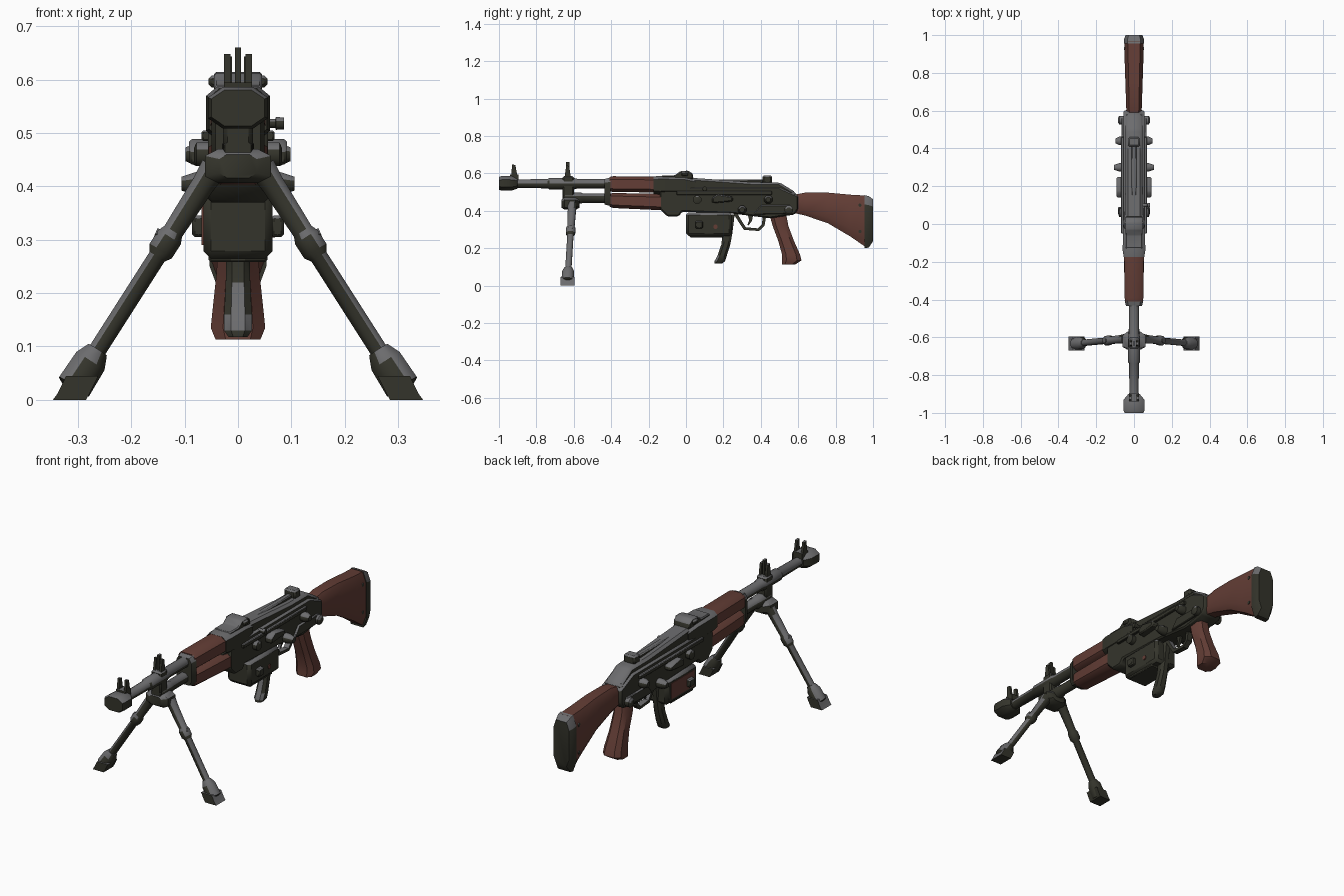
import bpy, bmesh, math
from mathutils import Vector


def material(name, rgb):
    m = bpy.data.materials.new(name)
    m.diffuse_color = (*rgb, 1)
    return m


DARK = material("dark olive steel", (0.034, 0.034, 0.024))
GREY = material("worn grey steel", (0.150, 0.150, 0.155))
WOOD = material("red brown wood", (0.125, 0.047, 0.036))


def finish(name, bm, wood=False, angle=40):
    """Worn grey on upward metal faces, dark steel elsewhere; wood is one colour."""
    bmesh.ops.recalc_face_normals(bm, faces=bm.faces)
    bm.normal_update()
    me = bpy.data.meshes.new(name)
    for f in bm.faces:
        f.material_index = int(not wood and f.normal.z > 0.3)
    bm.to_mesh(me)
    bm.free()
    for m in ([WOOD] if wood else [DARK, GREY]):
        me.materials.append(m)
    ob = bpy.data.objects.new(name, me)
    bpy.context.collection.objects.link(ob)
    bpy.ops.object.select_all(action='DESELECT')
    ob.select_set(True)
    bpy.context.view_layer.objects.active = ob
    bpy.ops.object.shade_smooth_by_angle(angle=math.radians(angle))
    return ob


def skin(bm, rings):
    vs = [[bm.verts.new(p) for p in r] for r in rings]
    n = len(vs[0])
    for a, b in zip(vs, vs[1:]):
        for i in range(n):
            bm.faces.new((a[i], a[(i + 1) % n], b[(i + 1) % n], b[i]))
    bm.faces.new(vs[0])
    bm.faces.new(vs[-1])


def loft(name, sections, axis='y', k=0.6, wood=False, x=0):
    """Chamfered sections: (position, centre, half width, half depth)."""
    oct8 = [(1, k), (k, 1), (-k, 1), (-1, k), (-1, -k), (-k, -1), (k, -1), (1, -k)]
    rings = []
    for pos, c, hw, hd in sections:
        if axis == 'y':
            rings.append([(x + u * hw, pos, c + v * hd) for u, v in oct8])
        else:
            rings.append([(x + u * hw, c + v * hd, pos) for u, v in oct8])
    bm = bmesh.new()
    skin(bm, rings)
    return finish(name, bm, wood)


def tube(name, stations, sides=8, wood=False):
    """Round rod through (point, radius) stations on a straight line."""
    d = (Vector(stations[-1][0]) - Vector(stations[0][0])).normalized()
    u = d.cross(Vector((0, 1, 0)) if abs(d.y) < 0.9 else Vector((1, 0, 0))).normalized()
    v = d.cross(u)
    rings = []
    for p, r in stations:
        rings.append([Vector(p) + r * (math.cos(t) * u + math.sin(t) * v) for t in
                      [2 * math.pi * (i + 0.5) / sides for i in range(sides)]])
    bm = bmesh.new()
    skin(bm, rings)
    return finish(name, bm, wood, 50)


def plate(name, pts, hw, x=0, bevel=0.0, wood=False):
    """Side profile (y, z) extruded across x."""
    bm = bmesh.new()
    skin(bm, [[(x + s * hw, y, z) for y, z in pts] for s in (-1, 1)])
    if bevel:
        bmesh.ops.recalc_face_normals(bm, faces=bm.faces)
        bmesh.ops.bevel(bm, geom=bm.edges[:], offset=bevel, segments=1, affect='EDGES')
    return finish(name, bm, wood)


def box(name, x0, x1, y0, y1, z0, z1, bevel=0.0, wood=False):
    return plate(name, [(y0, z0), (y1, z0), (y1, z1), (y0, z1)],
                 (x1 - x0) / 2, (x0 + x1) / 2, bevel, wood)


# Barrel, muzzle and gas tube
tube("barrel", [((0, y, 0.545), r) for y, r in
     ((-0.92, 0.024), (-0.74, 0.026), (-0.73, 0.032), (-0.60, 0.032), (-0.58, 0.027), (-0.40, 0.027))], 10)
loft("muzzle", [(-1.0, 0.547, 0.050, 0.034), (-0.985, 0.547, 0.056, 0.039), (-0.93, 0.547, 0.055, 0.038),
                (-0.90, 0.547, 0.030, 0.028)], k=0.5)
tube("gas_tube", [((0, -0.66, 0.468), 0.026), ((0, -0.645, 0.468), 0.032), ((0, -0.56, 0.468), 0.032),
                  ((0, -0.55, 0.468), 0.027), ((0, -0.40, 0.468), 0.027)])
box("gas_block", -0.028, 0.028, -0.66, -0.60, 0.46, 0.585, 0.008)

# Sights with paired ears
for s in (-1, 1):
    plate("muzzle_sight_ear", [(-0.935, 0.575), (-0.90, 0.575), (-0.912, 0.645), (-0.93, 0.648)], 0.006, s * 0.02)
    plate("block_sight_ear", [(-0.65, 0.575), (-0.615, 0.575), (-0.625, 0.64), (-0.64, 0.643)], 0.006, s * 0.017)
box("muzzle_sight_base", -0.026, 0.026, -0.94, -0.895, 0.565, 0.595)
box("block_sight_post", -0.006, 0.006, -0.642, -0.622, 0.58, 0.66)

# Wooden handguards with steel collar
loft("upper_handguard", [(-0.41, 0.543, 0.046, 0.038), (-0.39, 0.543, 0.050, 0.042),
                         (-0.15, 0.540, 0.052, 0.042)], wood=True)
loft("lower_handguard", [(-0.41, 0.457, 0.042, 0.034), (-0.39, 0.455, 0.048, 0.040),
                         (-0.13, 0.447, 0.055, 0.044)], wood=True)
loft("handguard_collar", [(-0.435, 0.502, 0.042, 0.068), (-0.405, 0.502, 0.050, 0.076)], k=0.7)

# Receiver body and top cover
plate("receiver", [(-0.14, 0.41), (-0.10, 0.37), (-0.04, 0.37), (-0.02, 0.395), (0.25, 0.385), (0.45, 0.36),
                   (0.58, 0.38), (0.60, 0.41), (0.60, 0.48), (0.50, 0.525), (-0.14, 0.525)], 0.056, bevel=0.007)
loft("front_trunnion", [(-0.175, 0.537, 0.054, 0.046), (-0.14, 0.537, 0.060, 0.050), (-0.01, 0.537, 0.058, 0.047),
                        (0.05, 0.527, 0.050, 0.043)], k=0.65)
plate("top_cover", [(0.0, 0.51), (0.60, 0.47), (0.585, 0.50), (0.50, 0.552), (0.36, 0.553), (0.05, 0.575),
                    (0.0, 0.575)], 0.045, bevel=0.012)
box("cover_rib", -0.014, 0.014, 0.06, 0.46, 0.54, 0.568, 0.005)
plate("rear_sight", [(-0.13, 0.575), (0.04, 0.57), (0.035, 0.60), (0.01, 0.615), (-0.03, 0.612), (-0.06, 0.59),
                     (-0.13, 0.59)], 0.045, bevel=0.005)
box("rear_sight_drum", -0.055, 0.055, -0.025, 0.012, 0.585, 0.608, 0.006)
box("cover_latch", -0.032, 0.032, 0.41, 0.46, 0.545, 0.59, 0.008)
box("rear_catch", -0.05, 0.05, 0.51, 0.59, 0.44, 0.50, 0.01)

# Lugs, levers and pins on both receiver sides
for s in (-1, 1):
    for y, z, reach in ((0.06, 0.46, 0.082), (0.30, 0.405, 0.106), (0.44, 0.46, 0.098), (0.55, 0.405, 0.085)):
        tube("side_lug", [((s * 0.05, y, z), 0.024), ((s * 0.078, y, z), 0.024),
                          ((s * reach, y, z), 0.014)])
    plate("side_lever", [(0.14, 0.44), (0.25, 0.45), (0.25, 0.475), (0.17, 0.49), (0.14, 0.47)], 0.02, s * 0.072, 0.006)
    box("side_rail", s * 0.06 - 0.008, s * 0.06 + 0.008, -0.05, 0.46, 0.485, 0.505, 0.003)
    plate("rear_side_plate", [(0.36, 0.38), (0.56, 0.385), (0.56, 0.43), (0.40, 0.43)], 0.008, s * 0.058, 0.003)
tube("charging_knob", [((0.04, 0.10, 0.518), 0.009), ((0.07, 0.10, 0.518), 0.009),
                       ((0.071, 0.10, 0.518), 0.013), ((0.086, 0.10, 0.518), 0.012)])

# Ammunition box with side panels
box("ammo_box", -0.065, 0.065, 0.0, 0.245, 0.265, 0.392, 0.014)
box("ammo_box_floor", -0.055, 0.055, 0.02, 0.20, 0.258, 0.275, 0.004)
box("ammo_box_left_panel", -0.068, -0.063, 0.03, 0.215, 0.29, 0.37, wood=True)
tube("ammo_box_stud", [((0.060, 0.157, 0.315), 0.012), ((0.069, 0.157, 0.315), 0.012)], wood=True)
for s in (-1, 1):
    box("ammo_box_clip", s * 0.074 - 0.012, s * 0.074 + 0.012, 0.05, 0.09, 0.305, 0.345, 0.005)

# Curved foregrip behind the box
loft("curved_foregrip", [(0.38, 0.225, 0.022, 0.035), (0.28, 0.222, 0.022, 0.026), (0.22, 0.213, 0.023, 0.024),
                         (0.16, 0.193, 0.026, 0.025), (0.13, 0.180, 0.026, 0.028), (0.118, 0.172, 0.018, 0.020)],
     axis='z', k=0.5)

# Trigger guard and trigger
outer = [(0.25, 0.39), (0.285, 0.335), (0.31, 0.298), (0.39, 0.292), (0.42, 0.32), (0.43, 0.38)]
inner = [(0.272, 0.39), (0.30, 0.342), (0.32, 0.312), (0.385, 0.306), (0.405, 0.326), (0.412, 0.38)]
for i in range(len(outer) - 1):
    plate("trigger_guard", [outer[i], outer[i + 1], inner[i + 1], inner[i]], 0.014)
plate("trigger", [(0.33, 0.38), (0.36, 0.38), (0.352, 0.345), (0.335, 0.322), (0.328, 0.325), (0.338, 0.35)], 0.007)

# Wooden pistol grip
loft("pistol_grip", [(0.385, 0.49, 0.034, 0.045), (0.32, 0.505, 0.038, 0.042), (0.24, 0.535, 0.040, 0.042),
                     (0.165, 0.562, 0.048, 0.048), (0.135, 0.565, 0.051, 0.052), (0.113, 0.548, 0.042, 0.036)],
     axis='z', k=0.55, wood=True)

# Wooden stock and steel butt plate
loft("stock", [(0.585, 0.437, 0.040, 0.050), (0.64, 0.436, 0.042, 0.062), (0.76, 0.415, 0.046, 0.082),
               (0.88, 0.374, 0.050, 0.112), (0.968, 0.341, 0.050, 0.140)], k=0.62, wood=True)
loft("butt_plate", [(0.955, 0.342, 0.053, 0.142), (0.978, 0.341, 0.053, 0.137), (1.0, 0.350, 0.044, 0.112)], k=0.65)
for y, z in ((0.93, 0.43), (0.93, 0.29)):
    tube("stock_screw", [((-0.052, y, z), 0.009), ((0.052, y, z), 0.009)])

# Bipod hub, legs and feet
loft("bipod_hub", [(-0.665, 0.438, 0.035, 0.022), (-0.65, 0.438, 0.062, 0.032), (-0.59, 0.438, 0.062, 0.032),
                   (-0.57, 0.438, 0.035, 0.022)], k=0.6)
for s in (-1, 1):
    top, foot = Vector((s * 0.045, -0.608, 0.435)), Vector((s * 0.277, -0.63, 0.072))
    at = lambda t: top.lerp(foot, t)
    tube("bipod_leg", [(at(0), 0.028), (at(0.08), 0.024), (at(0.33), 0.021), (at(0.36), 0.027),
                       (at(0.43), 0.027), (at(0.46), 0.018), (at(1), 0.018)])
    tube("leg_latch", [((s * 0.115, -0.617, 0.295), 0.018), ((s * 0.155, -0.617, 0.312), 0.012)], 6)
    tube("bipod_foot", [(at(0.94), 0.022), (at(1.0), 0.034), (at(1.13), 0.036), (at(1.145), 0.024)])
    bm = bmesh.new()
    skin(bm, [[(s * (c + u * w), -0.633 + v * 0.038, z) for u, v in ((-1, -1), (1, -1), (1, 1), (-1, 1))]
              for z, c, w in ((0, 0.316, 0.031), (0.012, 0.308, 0.030), (0.045, 0.292, 0.030))])
    finish("foot_pad", bm)
